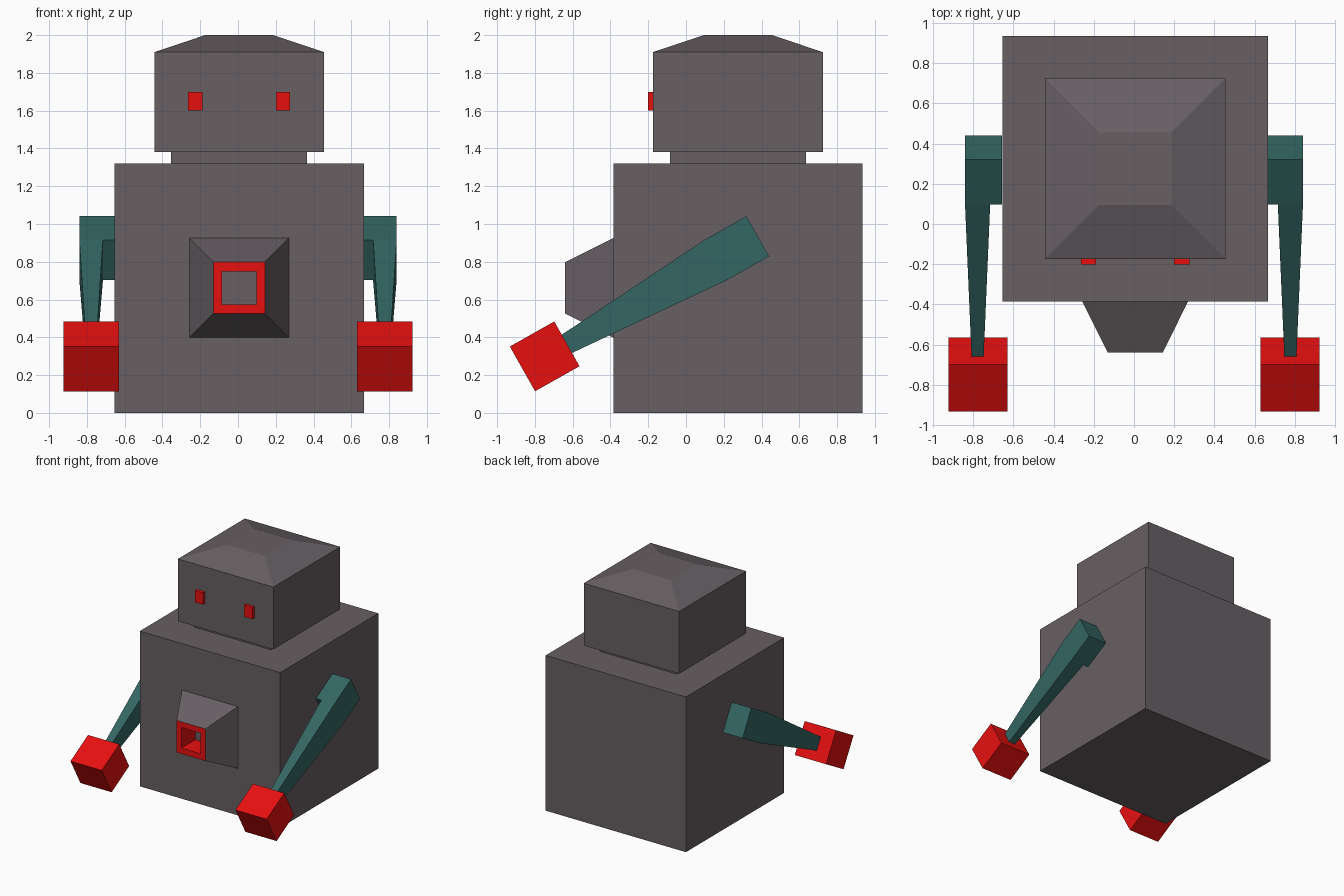
import bpy
import bmesh
from math import radians
from mathutils import Matrix, Vector

if "Cube" in bpy.data.objects:
    bpy.data.objects.remove(bpy.data.objects["Cube"])


def material(name, rgb):
    mat = bpy.data.materials.new(name)
    mat.use_nodes = True
    mat.diffuse_color = (*rgb, 1)
    mat.node_tree.nodes["Principled BSDF"].inputs["Base Color"].default_value = (*rgb, 1)
    return mat


grey = material("warm grey", (0.135, 0.115, 0.126))
red = material("bright red", (0.8, 0.005, 0.005))
teal = material("dark teal", (0.034, 0.135, 0.126))


def loft(name, mats, sections, place, bands=()):
    """Stack rectangles (height, half x, half y), cap both ends; bands lists second-colour steps."""
    bm = bmesh.new()
    rings = [[bm.verts.new((sx * hx, sy * hy, h))
              for sx, sy in ((-1, -1), (1, -1), (1, 1), (-1, 1))]
             for h, hx, hy in sections]
    for step, (low, high) in enumerate(zip(rings, rings[1:])):
        for i in range(4):
            j = (i + 1) % 4
            face = bm.faces.new((low[i], low[j], high[j], high[i]))
            face.material_index = int(step in bands)
    bm.faces.new(rings[0][::-1])
    bm.faces.new(rings[-1])
    bmesh.ops.recalc_face_normals(bm, faces=bm.faces)
    mesh = bpy.data.meshes.new(name)
    bm.to_mesh(mesh)
    bm.free()
    for mat in mats:
        mesh.materials.append(mat)
    obj = bpy.data.objects.new(name, mesh)
    obj.matrix_world = place
    bpy.context.collection.objects.link(obj)
    return obj


def at(x, y, z, tilt=0):
    return Matrix.Translation((x, y, z)) @ Matrix.Rotation(radians(tilt), 4, "X")


MID_X, MID_Y = 0.006, 0.275

# Body, neck and head with a sloped crown
core = at(MID_X, MID_Y, 0)
loft("body", [grey], [(0, 0.66, 0.66), (1.32, 0.66, 0.66)], core)
loft("neck", [grey], [(1.31, 0.36, 0.36), (1.39, 0.36, 0.36)], core)
loft("head", [grey], [(1.38, 0.449, 0.449), (1.91, 0.449, 0.449), (2, 0.18, 0.18)], core)

# Chest nozzle: grey sides, red rim and red walls of the recess
loft("chest_nozzle", [grey, red],
     [(-0.02, 0.264, 0.264), (0, 0.264, 0.264), (0.257, 0.136, 0.136),
      (0.257, 0.091, 0.087), (0.07, 0.091, 0.087)],
     at(MID_X, -0.383, 0.662, 90), bands=(2, 3))

# Eyes, arms and hands on both sides
for side, s in (("left", 1), ("right", -1)):
    loft(side + "_eye", [red], [(1.6, 0.038, 0.02), (1.7, 0.038, 0.02)],
         at(MID_X + s * 0.232, -0.182, 0))

    def arm_place(x):
        return at(s * x, 0.38, 0.935, 119.4)

    loft(side + "_shoulder", [teal], [(0, 0.03, 0.122), (0.255, 0.03, 0.122)],
         arm_place(0.685))
    loft(side + "_arm", [teal],
         [(0, 0.0625, 0.122), (0.255, 0.0625, 0.122), (1.165, 0.03, 0.055)],
         arm_place(0.7775))
    loft(side + "_hand", [red], [(1.16, 0.147, 0.136), (1.43, 0.147, 0.136)],
         arm_place(0.776))
